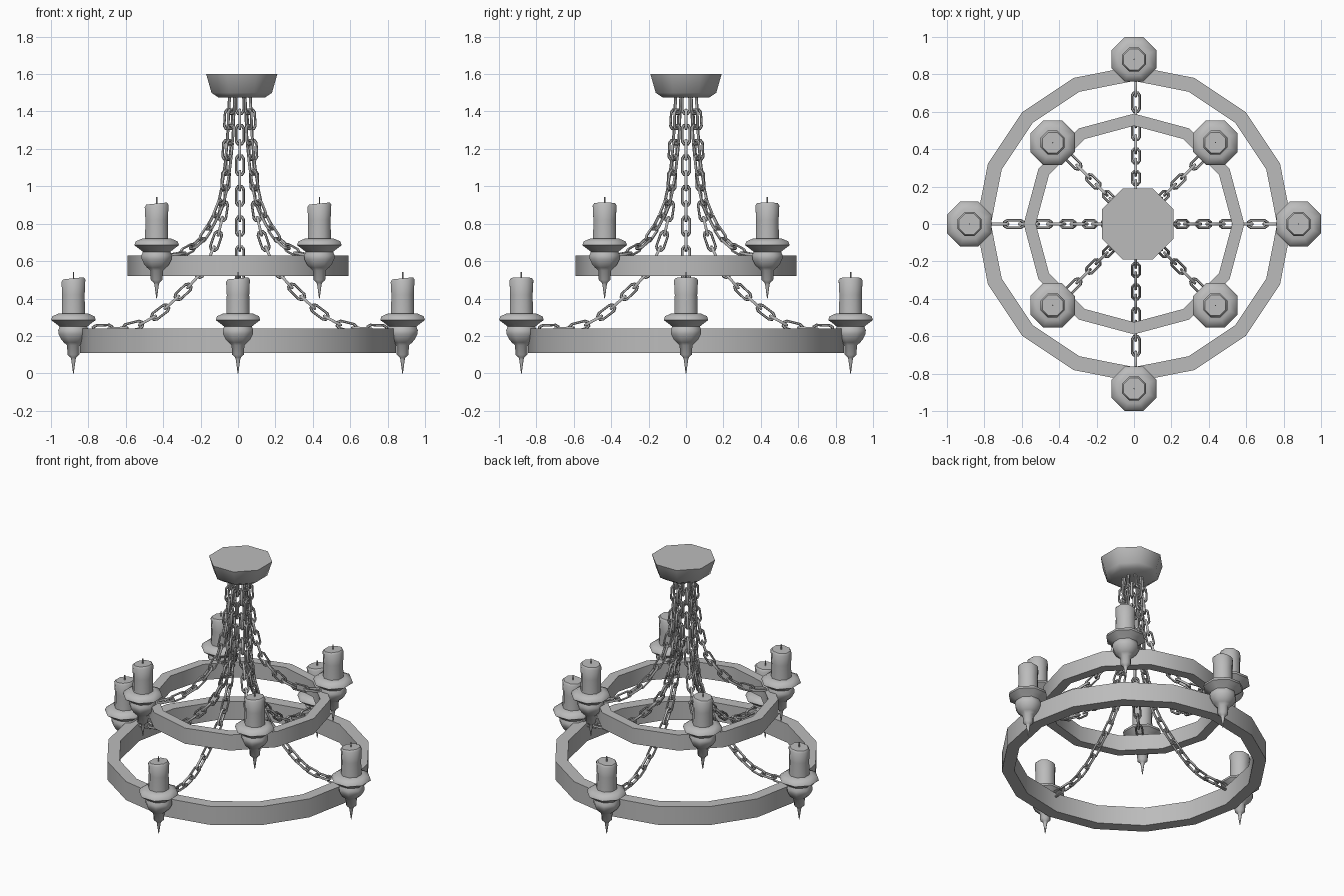
import bpy, bmesh
from math import pi, cos, sin, radians
from mathutils import Vector, Matrix

cube = bpy.data.objects.get("Cube")
if cube:
    bpy.data.objects.remove(cube)

grey = bpy.data.materials.new("plain grey")
grey.use_nodes = True
grey.diffuse_color = (0.5, 0.5, 0.5, 1)
grey.node_tree.nodes["Principled BSDF"].inputs["Base Color"].default_value = (0.5, 0.5, 0.5, 1)


def finish(name, bm, location=(0, 0, 0), angle=50):
    bmesh.ops.recalc_face_normals(bm, faces=bm.faces)
    mesh = bpy.data.meshes.new(name)
    bm.to_mesh(mesh)
    bm.free()
    mesh.materials.append(grey)
    obj = bpy.data.objects.new(name, mesh)
    obj.location = location
    bpy.context.collection.objects.link(obj)
    bpy.ops.object.select_all(action='DESELECT')
    obj.select_set(True)
    bpy.context.view_layer.objects.active = obj
    bpy.ops.object.shade_smooth_by_angle(angle=radians(angle))
    return obj


def bridge(bm, a, b):
    for i in range(len(a)):
        j = (i + 1) % len(a)
        bm.faces.new((a[i], a[j], b[j], b[i]))


def lathe(bm, profile, sides, turn=0.0, closed=False):
    """Spin (radius, height) points; closed profiles make hoops, others get end caps."""
    rings = []
    for r, z in profile:
        angles = [turn + 2 * pi * i / sides for i in range(sides)]
        rings.append([bm.verts.new((r * cos(a), r * sin(a), z)) for a in angles])
    for a, b in zip(rings, rings[1:]):
        bridge(bm, a, b)
    if closed:
        bridge(bm, rings[-1], rings[0])
    else:
        bm.faces.new(rings[0])
        bm.faces.new(rings[-1])
    return rings


# Hoops
def hoop(name, inner, outer, low, high, sides):
    bm = bmesh.new()
    lathe(bm, [(inner, low), (outer, low), (outer, high), (inner, high)], sides, closed=True)
    finish(name, bm)


hoop("lower_hoop", 0.765, 0.845, 0.11, 0.24, 16)
hoop("upper_hoop", 0.525, 0.59, 0.52, 0.63, 12)

# Ceiling mount
bm = bmesh.new()
lathe(bm, [(0.135, 1.475), (0.175, 1.5), (0.206, 1.6)], 8, pi / 8)
finish("ceiling_mount", bm, (0.02, 0, 0))

# Candles in their holders
HOLDER = [(0.002, 0), (0.013, 0.075), (0.017, 0.085), (0.034, 0.1), (0.037, 0.15), (0.055, 0.165),
          (0.07, 0.18), (0.086, 0.21), (0.088, 0.23), (0.08, 0.25), (0.1, 0.265),
          (0.129, 0.285), (0.122, 0.305), (0.085, 0.32)]


def candle(name, x, y, base):
    bm = bmesh.new()
    lathe(bm, HOLDER, 8, pi / 8)
    finish(name + "_holder", bm, (x, y, base))
    bm = bmesh.new()
    wax = lathe(bm, [(0.067, 0.31), (0.065, 0.42), (0.069, 0.495), (0.06, 0.508)], 8, pi / 8)
    for v in wax[2] + wax[3]:
        v.co.z += 0.1 * v.co.x
    lathe(bm, [(0.004, 0.5), (0.004, 0.542)], 5)
    finish(name + "_wax", bm, (x, y, base))


for side, a in (("left", 0), ("back", 90), ("right", 180), ("front", 270)):
    candle("lower_candle_" + side, 0.88 * cos(radians(a)), 0.88 * sin(radians(a)), 0)
for sx, side in ((1, "left"), (-1, "right")):
    for sy, end in ((1, "back"), (-1, "front")):
        candle(f"upper_candle_{end}_{side}", 0.435 * sx, 0.435 * sy, 0.4)


# Chains
WIRE = 0.0085
HALF = [(0.022, 0.05), (0.034, 0.035)]


def add_link(bm, matrix):
    """One eight-cornered link lying in the local XZ plane, long along Z."""
    (w1, h1), (h2, w2) = (0.011, 0.05), (0.034, 0.02)
    quarter = [(w2, h2), (w1, h1)]
    outline = quarter + [(-x, z) for x, z in reversed(quarter)]
    outline += [(-x, -z) for x, z in outline]
    rings = []
    for x, z in outline:
        out = Vector((x * 2, 0, z)).normalized()
        ring = []
        for k in range(6):
            a = k * pi / 3
            p = Vector((x, 0, z)) + WIRE * (cos(a) * out + sin(a) * Vector((0, 1, 0)))
            ring.append(bm.verts.new(matrix @ p))
        rings.append(ring)
    for i, ring in enumerate(rings):
        bridge(bm, ring, rings[(i + 1) % len(rings)])


def smooth_path(points, steps=12):
    """Catmull-Rom curve through (radius, height) points."""
    p = [Vector((r, 0, z)) for r, z in points]
    p = [2 * p[0] - p[1]] + p + [2 * p[-1] - p[-2]]
    path = []
    for a, b, c, d in zip(p, p[1:], p[2:], p[3:]):
        for s in range(steps):
            t = s / steps
            path.append(0.5 * (2 * b + (c - a) * t + (2 * a - 5 * b + 4 * c - d) * t * t
                               + (3 * b - a - 3 * c + d) * t ** 3))
    return path + [p[-2]]


def chain(name, points, angle, pitch=0.082):
    path = smooth_path(points)
    bm = bmesh.new()
    turn = Matrix.Rotation(radians(angle), 4, 'Z')
    travelled, target, count = 0.0, 0.03, 0
    for a, b in zip(path, path[1:]):
        step = (b - a).length
        while target <= travelled + step:
            pos = a.lerp(b, (target - travelled) / step)
            along = (b - a).normalized()
            side = Vector((0, 1, 0))
            axes = (side, along.cross(side), along)
            if count % 2:
                axes = (along.cross(side), -side, along)
            frame = Matrix(axes).transposed().to_4x4()
            add_link(bm, turn @ Matrix.Translation(pos) @ frame)
            target += pitch
            count += 1
        travelled += step
    finish(name, bm, (0.01, 0, 0))


LONG = [(0.055, 1.47), (0.07, 1.2), (0.085, 0.9), (0.13, 0.7), (0.21, 0.54),
        (0.32, 0.42), (0.45, 0.31), (0.58, 0.25), (0.78, 0.235)]
SHORT = [(0.06, 1.47), (0.08, 1.2), (0.13, 0.95), (0.2, 0.82), (0.3, 0.71),
         (0.42, 0.65), (0.54, 0.63)]
for n in range(4):
    chain(f"lower_chain_{n + 1}", LONG, 90 * n)
    chain(f"upper_chain_{n + 1}", SHORT, 90 * n + 45)
